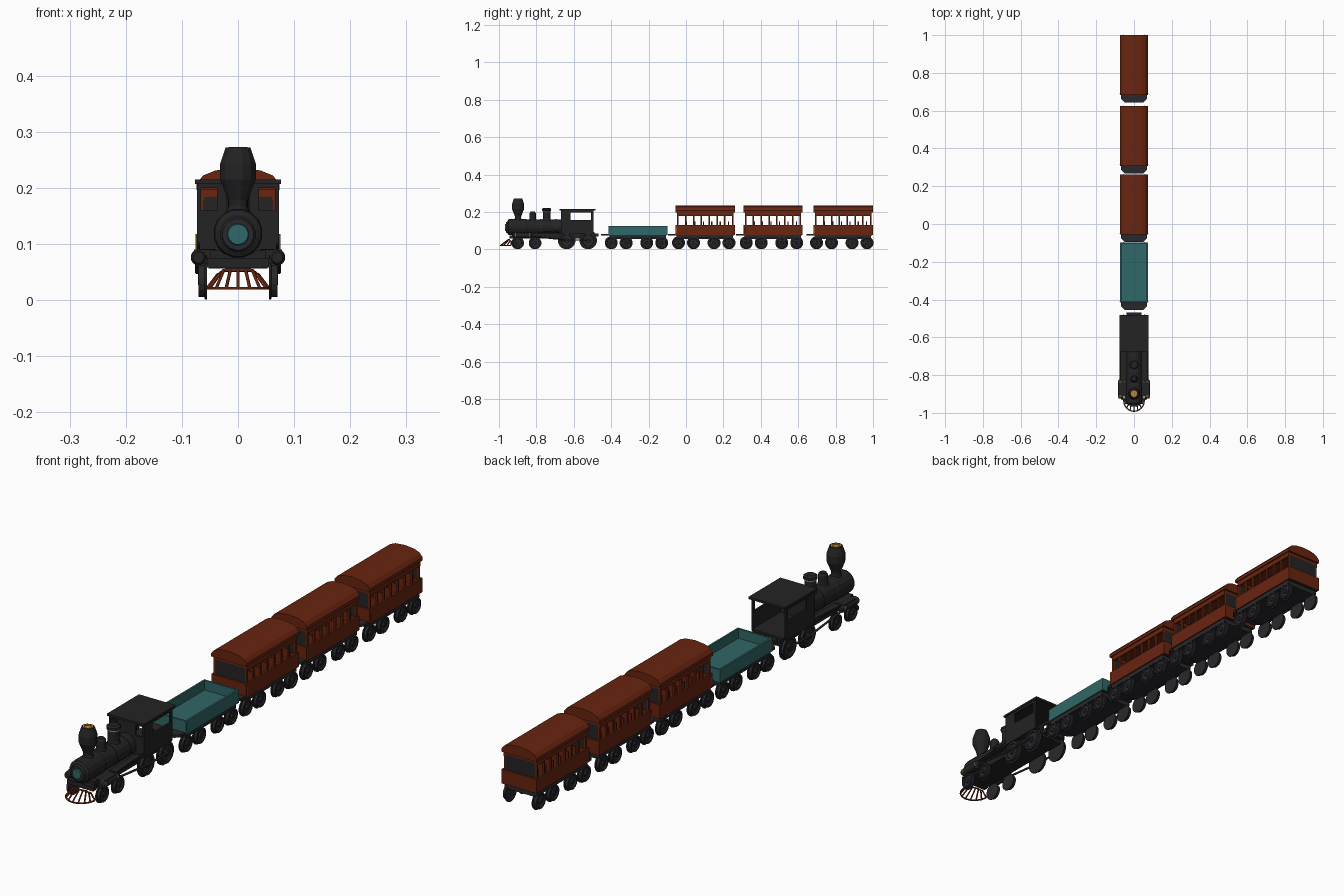
import bpy, bmesh, math
from mathutils import Vector, Matrix

if "Cube" in bpy.data.objects:
    bpy.data.objects.remove(bpy.data.objects["Cube"])


def material(name, rgb):
    m = bpy.data.materials.new(name)
    m.diffuse_color = (*rgb, 1)
    m.use_nodes = True
    m.node_tree.nodes["Principled BSDF"].inputs["Base Color"].default_value = m.diffuse_color
    return m


BLACK = material("soot black", (0.017, 0.017, 0.018))
IRON = material("dark iron", (0.022, 0.022, 0.026))
RED = material("rust red", (0.14, 0.018, 0.005))
TEAL = material("dark teal", (0.03, 0.135, 0.135))
GOLD = material("brass", (0.5, 0.24, 0.03))


def finish(bm, name, mat):
    bmesh.ops.recalc_face_normals(bm, faces=bm.faces)
    me = bpy.data.meshes.new(name)
    bm.to_mesh(me)
    bm.free()
    me.materials.append(mat)
    ob = bpy.data.objects.new(name, me)
    bpy.context.collection.objects.link(ob)
    return ob


def boxes(name, mat, spans):
    """Boxes given as (x0, x1, y0, y1, z0, z1), in one object."""
    bm = bmesh.new()
    for x0, x1, y0, y1, z0, z1 in spans:
        bmesh.ops.create_cube(bm, size=1, matrix=Matrix.Translation(
            ((x0 + x1) / 2, (y0 + y1) / 2, (z0 + z1) / 2)) @ Matrix.Diagonal((x1 - x0, y1 - y0, z1 - z0, 1)))
    return finish(bm, name, mat)


def both(spans):
    return spans + [(-b, -a, *r) for a, b, *r in spans]


def lathe(name, mat, profile, pos, axis="Z", sides=14):
    """Revolve (radius, height) points about an axis through pos."""
    bm = bmesh.new()
    rings = []
    for r, h in profile:
        rings.append([bm.verts.new((r * math.cos(t), r * math.sin(t), h)) for t in
                      [2 * math.pi * (i + .5) / sides for i in range(sides)]])
    for a, b in zip(rings, rings[1:]):
        for i in range(sides):
            j = (i + 1) % sides
            bm.faces.new((a[i], a[j], b[j], b[i]))
    bm.faces.new(rings[0])
    bm.faces.new(rings[-1])
    d = {"Z": (0, 0, 1), "Y": (0, 1, 0), "X": (1, 0, 0), "-X": (-1, 0, 0)}[axis]
    bm.transform(Matrix.Translation(pos) @ Vector((0, 0, 1)).rotation_difference(Vector(d)).to_matrix().to_4x4())
    return finish(bm, name, mat)


def prism(name, mat, pts, lo, hi, axis):
    """Extrude a polygon: (x, z) points along Y or (x, y) points along Z."""
    bm = bmesh.new()
    put = (lambda p, h: (p[0], h, p[1])) if axis == "Y" else (lambda p, h: (p[0], p[1], h))
    a = [bm.verts.new(put(p, lo)) for p in pts]
    b = [bm.verts.new(put(p, hi)) for p in pts]
    bm.faces.new(a)
    bm.faces.new(b)
    for i in range(len(pts)):
        j = (i + 1) % len(pts)
        bm.faces.new((a[i], a[j], b[j], b[i]))
    return finish(bm, name, mat)


def rods(name, mat, paths, r):
    cu = bpy.data.curves.new(name, "CURVE")
    cu.dimensions = "3D"
    cu.bevel_depth = r
    cu.bevel_resolution = 1
    cu.use_fill_caps = True
    for path in paths:
        sp = cu.splines.new("POLY")
        sp.points.add(len(path) - 1)
        for p, co in zip(sp.points, path):
            p.co = (*co, 1)
    cu.materials.append(mat)
    ob = bpy.data.objects.new(name, cu)
    bpy.context.collection.objects.link(ob)


def wheels(name, ys, r):
    # flange inside, tread outside, recessed face and hub
    prof = [(r * .6, 0), (r, 0), (r, .004), (r * .85, .005), (r * .85, .015), (r * .66, .015),
            (r * .62, .010), (r * .25, .010), (r * .22, .016)]
    for y in ys:
        for s, ax in ((1, "X"), (-1, "-X")):
            lathe(name, IRON, prof, (s * .055, y, r), ax, 16)


# ---------- locomotive ----------
lathe("boiler", BLACK, [(.034, -.955), (.042, -.95), (.044, -.94), (.044, -.855), (.041, -.85), (.041, -.66)],
      (0, 0, .119), "Y", 16)
lathe("smokebox_door_ring", IRON, [(.028, -.962), (.032, -.954)], (0, 0, .117), "Y", 16)
lathe("smokebox_door", TEAL, [(.018, -.967), (.020, -.96)], (0, 0, .117), "Y", 16)
for y in (-.78, -.70):
    lathe("boiler_band", IRON, [(.043, y), (.043, y + .008)], (0, 0, .119), "Y", 16)
lathe("smokestack", BLACK, [(.022, .15), (.017, .168), (.018, .178), (.033, .215), (.033, .243), (.023, .272),
                            (.017, .272), (.013, .25)], (0, -.898, 0), "Z", 12)
lathe("smokestack_rim", GOLD, [(.017, .27), (.0175, .273), (.013, .273), (.013, .268)], (0, -.898, 0), "Z", 12)
lathe("sand_dome", BLACK, [(.021, .15), (.018, .165), (.018, .192), (.012, .201)], (0, -.82, 0), "Z", 12)
lathe("steam_dome", BLACK, [(.025, .15), (.021, .165), (.021, .205), (.025, .208), (.025, .217), (.018, .222)],
      (0, -.745, 0), "Z", 12)
lathe("steam_dome_band", GOLD, [(.0225, .202), (.0225, .207)], (0, -.745, 0), "Z", 12)

boxes("engine_frame", BLACK, [(-.05, .05, -.93, -.49, .058, .088), (-.04, .04, -.49, -.468, .068, .085),
                              (-.055, .055, -.945, -.925, .058, .075)])
boxes("running_boards", BLACK, both([(.04, .070, -.83, -.66, .086, .091)]))
boxes("cylinder_mounts", BLACK, both([(.04, .078, -.91, -.835, .066, .09)]))
for s in (-1, 1):
    lathe("steam_cylinder", BLACK, [(.010, -.925), (.014, -.918), (.014, -.83), (.010, -.823)],
          (s * .070, 0, .076), "Y", 12)
    for y in (-.912, -.838):
        lathe("cylinder_ring", GOLD, [(.0147, y), (.0147, y + .003)], (s * .070, 0, .076), "Y", 12)
rods("piston_rods", IRON, [[(s * .073, -.83, .07), (s * .073, -.64, .05), (s * .073, -.52, .05)] for s in (-1, 1)],
     .004)
rods("boiler_handrails", IRON, [[(s * .07, -.84, .09), (s * .07, -.66, .10)] for s in (-1, 1)], .002)
wheels("driving_wheel", (-.638, -.523), .047)
wheels("leading_wheel", (-.90, -.807), .034)

# cab with open back and windows
boxes("cab", BLACK, both([
    (.066, .073, -.668, -.495, .085, .157), (.066, .073, -.668, -.617, .157, .209),
    (.066, .073, -.507, -.495, .157, .209), (.066, .073, -.617, -.507, .198, .209),
    (.0, .066, -.668, -.66, .085, .16), (.0, .037, -.668, -.66, .16, .209), (.037, .066, -.668, -.66, .2, .209)])
    + [(-.066, .066, -.66, -.49, .085, .093)])
boxes("cab_roof", BLACK, [(-.077, .077, -.675, -.483, .207, .215)])

# cowcatcher: curved bottom rail, top rail and slanted bars
bottom = [(.055 * math.sin(t), -.935 - .057 * math.cos(t), .021) for t in
          [math.radians(-90 + 22.5 * i) for i in range(9)]]
top = [(.036 * x / .055, -.935 + (y + .935) * .25, .053 if abs(x) < .05 else .046) for x, y, z in bottom]
rods("cowcatcher", RED, [bottom, top] + [[a, b] for a, b in zip(bottom, top)], .003)


# ---------- cars ----------
def chassis(y0, y1):
    prism("car_platform", IRON, [(-.068, y1 - .005), (.068, y1 - .005), (.068, y0 - .02), (.05, y0 - .04),
                                 (-.05, y0 - .04), (-.068, y0 - .02)], .073, .083, "Z")
    boxes("car_frame", IRON, [(-.053, .053, y0 + .005, y1 - .01, .056, .074)]
          + both([(.053, .068, y0 + .005, y1 - .01, .060, .074)]))
    wheels("car_wheel", (y0 + .015, y0 + .095, y0 + .205, y0 + .285), .035)
    rods("car_handrails", GOLD, [[(s * .0745, y0 + .006, .088), (s * .0745, y0 + .006, .118)] for s in (-1, 1)],
         .0015)


def tub(name, mat, y0, y1, top_z):
    t = .007
    boxes(name, mat, both([(.073 - t, .073, y0, y1, .076, top_z)])
          + [(-.066, .066, y0, y0 + t, .076, top_z), (-.066, .066, y1 - t, y1, .076, top_z),
             (-.066, .066, y0 + t, y1 - t, .08, .09)])


# open wagon
chassis(-.415, -.098)
tub("wagon_tub", TEAL, -.415, -.098, .126)

# passenger coaches
for y1 in (.262, .624, 1.0):
    y0 = y1 - .317
    chassis(y0, y1)
    tub("coach_lower_body", RED, y0, y1, .13)
    a, b = y0 + .008, y1 - .008
    posts = [a + (b - a - .008) * i / 7 for i in range(8)]
    boxes("window_posts", RED, both([(.062, .069, p, p + .008, .128, .185) for p in posts]))
    boxes("window_header", RED, both([(.061, .07, a, b, .178, .198)])
          + [(-.061, .061, a, a + .008, .184, .198), (-.061, .061, b - .008, b, .184, .198)])
    boxes("coach_end_walls", BLACK, [(-.062, .062, y, y + .006, .128, .185) for y in (a, b - .006)])
    boxes("coach_seats", RED, both([q for i in range(6) for q in (
        (.02, .058, a + .03 + .045 * i, a + .052 + .045 * i, .09, .115),
        (.02, .058, a + .047 + .045 * i, a + .053 + .045 * i, .115, .15))]))
    prism("coach_roof", RED, [(-.074, .196), (.074, .196), (.074, .208), (.062, .222), (.04, .231), (0, .235),
                              (-.04, .231), (-.062, .222), (-.074, .208)], y0, y1, "Y")
